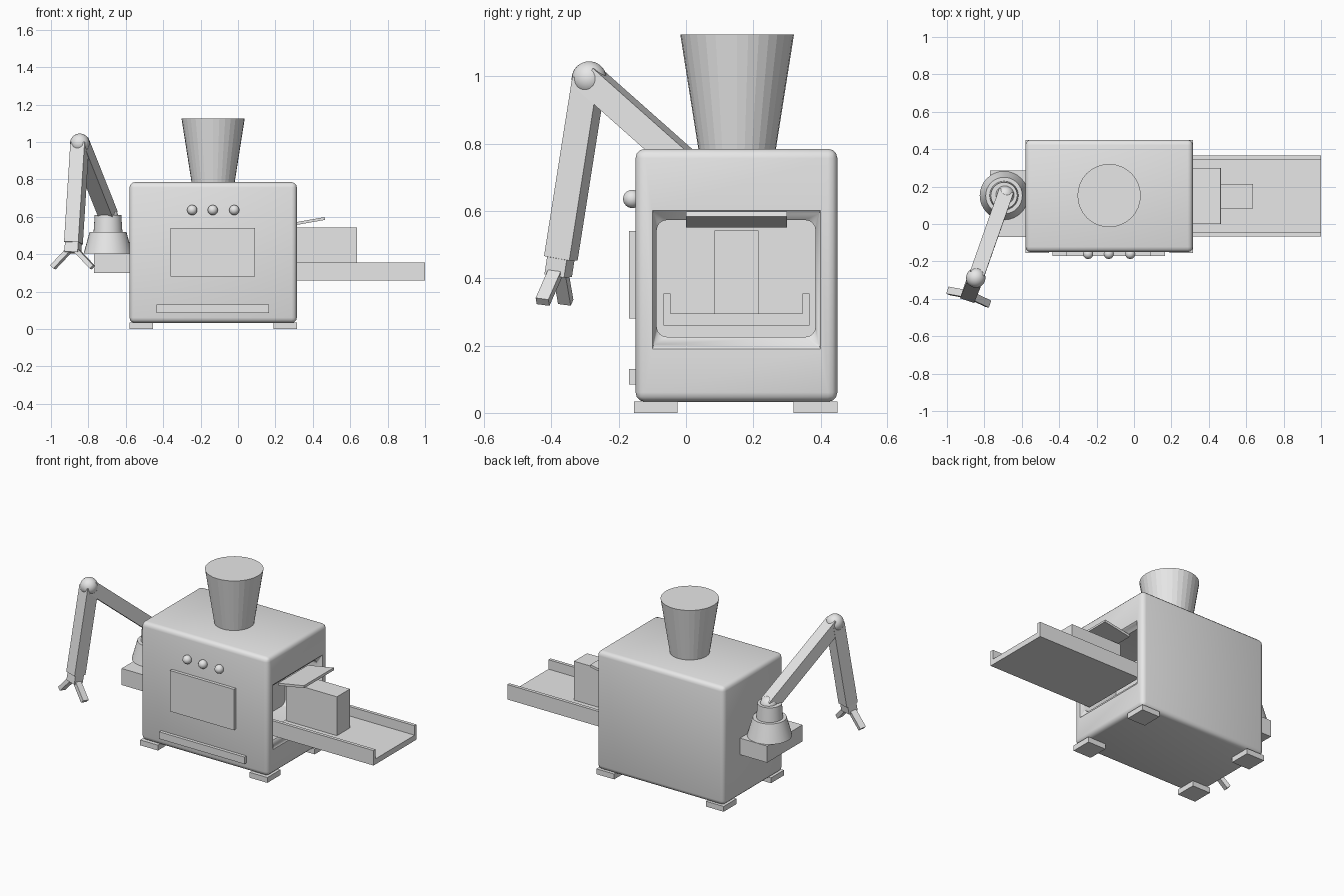
import bpy, bmesh
from mathutils import Vector, Matrix

if "Cube" in bpy.data.objects:
    bpy.data.objects.remove(bpy.data.objects["Cube"])

grey = bpy.data.materials.new("light grey")
grey.diffuse_color = (0.8, 0.8, 0.8, 1)
grey.use_nodes = True
grey.node_tree.nodes["Principled BSDF"].inputs["Base Color"].default_value = grey.diffuse_color


def finish(name, bm, smooth=False):
    bmesh.ops.recalc_face_normals(bm, faces=bm.faces)
    me = bpy.data.meshes.new(name)
    bm.to_mesh(me)
    bm.free()
    me.materials.append(grey)
    ob = bpy.data.objects.new(name, me)
    bpy.context.collection.objects.link(ob)
    if smooth:
        bpy.ops.object.select_all(action='DESELECT')
        ob.select_set(True)
        bpy.context.view_layer.objects.active = ob
        bpy.ops.object.shade_smooth_by_angle()
    return ob


def box(name, x, y, z):
    """Axis-aligned box from (min, max) ranges."""
    bm = bmesh.new()
    size = [r[1] - r[0] for r in (x, y, z)]
    mid = [(r[0] + r[1]) / 2 for r in (x, y, z)]
    bmesh.ops.create_cube(bm, size=1, matrix=Matrix.Translation(mid) @ Matrix.Diagonal((*size, 1)))
    return finish(name, bm)


def cone(name, c, z0, z1, r0, r1, smooth=False):
    bm = bmesh.new()
    bmesh.ops.create_cone(bm, cap_ends=True, segments=32, radius1=r0, radius2=r1, depth=z1 - z0,
                          matrix=Matrix.Translation((c[0], c[1], (z0 + z1) / 2)))
    return finish(name, bm, smooth)


def ball(name, c, r):
    bm = bmesh.new()
    bmesh.ops.create_uvsphere(bm, u_segments=24, v_segments=16, radius=r, matrix=Matrix.Translation(c))
    return finish(name, bm, True)


SIDE = Vector((0.95, -0.31, 0)).normalized()


def beam(name, a, b, w, t):
    """Bar from a to b; w is its thickness along SIDE, t the other way."""
    a, b = Vector(a), Vector(b)
    u = (b - a).normalized()
    s = (SIDE - u * SIDE.dot(u)).normalized()
    n = u.cross(s)
    m = Matrix((s * w, n * t, u * (b - a).length)).transposed().to_4x4()
    bm = bmesh.new()
    bmesh.ops.create_cube(bm, size=1, matrix=Matrix.Translation((a + b) / 2) @ m)
    return finish(name, bm)


# Rounded housing with a flared opening in its right side
bm = bmesh.new()
bmesh.ops.create_cube(bm, size=1, matrix=Matrix.Translation((-0.1325, 0.15, 0.409))
                      @ Matrix.Diagonal((0.895, 0.6, 0.752, 1)))
bmesh.ops.bevel(bm, geom=bm.edges[:], offset=0.028, segments=3, profile=0.5, affect='EDGES')
door = max((f for f in bm.faces if f.normal.x > 0.99), key=lambda f: f.calc_area())
for x, y, z in ((0.315, (-0.10, 0.40), (0.19, 0.602)),
                (0.285, (-0.087, 0.385), (0.226, 0.573)),
                (0.06, (-0.087, 0.385), (0.226, 0.573))):
    bmesh.ops.inset_region(bm, faces=[door], thickness=0.01, use_even_offset=True)
    c = door.calc_center_median()
    for v in door.verts:
        v.co = (x, y[v.co.y > c.y], z[v.co.z > c.z])
corners = [e for v in door.verts for e in v.link_edges
           if abs(e.verts[0].co.x - e.verts[1].co.x) > 0.1]
bmesh.ops.bevel(bm, geom=corners, offset=0.03, segments=4, profile=0.5, affect='EDGES')
finish("housing", bm, True)

# Feet
for i, x in enumerate(((-0.58, -0.455), (0.19, 0.315))):
    for j, y in enumerate(((-0.155, -0.025), (0.32, 0.45))):
        box(f"foot_{i}{j}", x, y, (0, 0.034))

# Front panel, slot strip and knobs
box("front_panel", (-0.36, 0.09), (-0.17, -0.14), (0.28, 0.54))
box("slot_strip", (-0.435, 0.165), (-0.17, -0.14), (0.085, 0.13))
for i, x in enumerate((-0.245, -0.135, -0.02)):
    ball(f"knob_{i}", (x, -0.16, 0.636), 0.027)

# Hopper
cone("hopper", (-0.133, 0.152), 0.77, 1.125, 0.113, 0.169)

# Output tray, block and tilted flap
box("tray_floor", (0.27, 1.0), (-0.067, 0.367), (0.26, 0.295))
for side, y in (("front", (-0.067, -0.046)), ("back", (0.346, 0.367))):
    box(f"tray_wall_{side}", (0.27, 1.0), y, (0.26, 0.355))
box("output_block", (0.28, 0.637), (0.084, 0.215), (0.29, 0.542))
flap = box("flap", (-0.092, 0.092), (-0.15, 0.15), (-0.0075, 0.0075))
flap.location = (0.374, 0.15, 0.575)
flap.rotation_euler.y = -0.175

# Arm mount
box("arm_bracket", (-0.77, -0.56), (-0.07, 0.285), (0.3, 0.405))
hub = (-0.695, 0.152)
cone("arm_base", hub, 0.405, 0.52, 0.13, 0.098, True)
cone("arm_turret", hub, 0.52, 0.61, 0.077, 0.071, True)

# Jointed arm
shoulder = Vector((-0.69, 0.155, 0.6))
elbow = Vector((-0.846, -0.288, 0.993))
wrist = Vector((-0.88, -0.372, 0.46))
tip = Vector((-0.884, -0.38, 0.408))
ball("shoulder_joint", shoulder, 0.05)
ball("elbow_joint", elbow, 0.052)
beam("upper_arm", shoulder, elbow, 0.08, 0.08)
beam("forearm", elbow, wrist, 0.08, 0.08)
beam("wrist_block", wrist, tip, 0.075, 0.062)

# Gripper fingers, spread to both sides
for s, name in ((-1, "left_finger"), (1, "right_finger")):
    start = tip + SIDE * (0.022 * s) + Vector((0, 0, 0.012))
    end = tip + SIDE * (0.111 * s) + Vector((0, -0.012, -0.078))
    beam(name, start, end, 0.026, 0.04)
